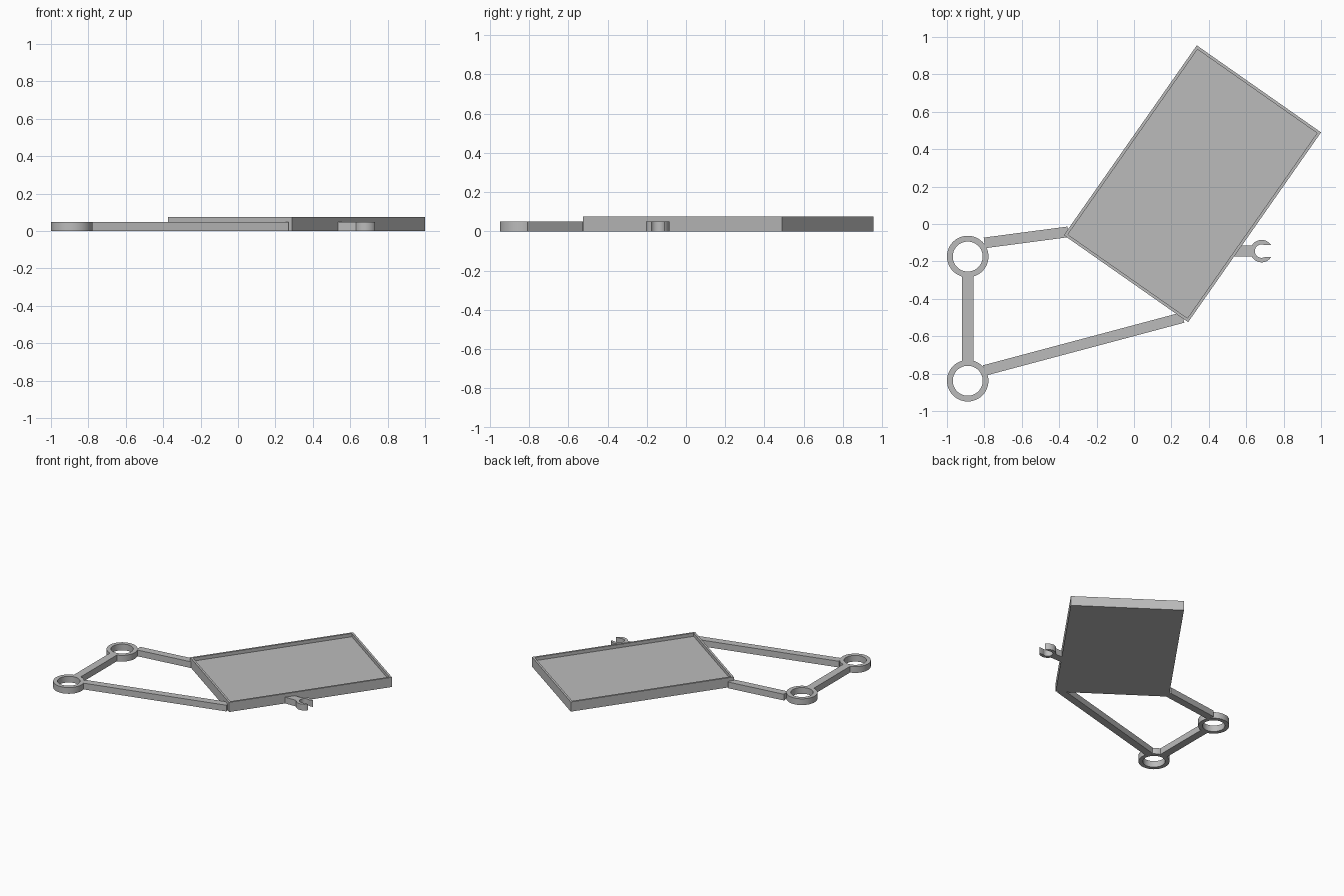
import bpy
import bmesh
from math import radians, asin, atan2, cos, sin, pi
from mathutils import Matrix, Vector

cube = bpy.data.objects.get("Cube")
if cube:
    bpy.data.objects.remove(cube, do_unlink=True)

grey = bpy.data.materials.new("plain grey")
grey.use_nodes = True
COLOUR = (0.5, 0.5, 0.5, 1)
grey.diffuse_color = COLOUR
grey.node_tree.nodes["Principled BSDF"].inputs["Base Color"].default_value = COLOUR

FRAME_H = 0.049   # height of arms, rings and hook
TRAY_H = 0.076


def finish(name, bm):
    bmesh.ops.recalc_face_normals(bm, faces=bm.faces)
    mesh = bpy.data.meshes.new(name)
    bm.to_mesh(mesh)
    bm.free()
    mesh.materials.append(grey)
    mesh.shade_smooth()
    mesh.set_sharp_from_angle(angle=radians(30))
    obj = bpy.data.objects.new(name, mesh)
    bpy.context.collection.objects.link(obj)
    return obj


def box(bm, size, centre, angle):
    matrix = (Matrix.Translation(centre) @ Matrix.Rotation(angle, 4, "Z")
              @ Matrix.Diagonal((*size, 1)))
    bmesh.ops.create_cube(bm, size=1, matrix=matrix)


def bar(name, start, end, width):
    """Flat bar lying on the ground between two points."""
    a, b = Vector(start), Vector(end)
    d, mid = b - a, (a + b) / 2
    bm = bmesh.new()
    box(bm, (d.length, width, FRAME_H), (mid.x, mid.y, FRAME_H / 2), atan2(d.y, d.x))
    return finish(name, bm)


def band(name, centre, outer, inner, gap=0, steps=64):
    """Upright ring wall, optionally open towards +x by a slot of half width gap."""
    bm = bmesh.new()
    start_out, start_in = asin(gap / outer), asin(gap / inner)
    sections = []
    for i in range(steps + 1 if gap else steps):
        t = i / steps
        section = []
        for r, s, z in ((outer, start_out, 0), (outer, start_out, FRAME_H),
                        (inner, start_in, FRAME_H), (inner, start_in, 0)):
            a = s + t * (2 * pi - 2 * s)
            section.append(bm.verts.new((centre[0] + r * cos(a), centre[1] + r * sin(a), z)))
        sections.append(section)
    pairs = list(zip(sections, sections[1:]))
    if gap:
        bm.faces.new(sections[0])
        bm.faces.new(sections[-1])
    else:
        pairs.append((sections[-1], sections[0]))
    for p, q in pairs:
        for k in range(4):
            n = (k + 1) % 4
            bm.faces.new((p[k], p[n], q[n], q[k]))
    return finish(name, bm)


# Tray with a thin raised rim and a shallow recess
bm = bmesh.new()
box(bm, (0.811, 1.239, TRAY_H), (0.3125, 0.215, TRAY_H / 2), radians(-35))
top = max(bm.faces, key=lambda f: f.calc_center_median().z)
bmesh.ops.inset_region(bm, faces=[top], thickness=0.022)
rim = bmesh.ops.extrude_discrete_faces(bm, faces=[top])
floor = rim["faces"][0]
bmesh.ops.translate(bm, verts=floor.verts, vec=(0, 0, -0.026))
finish("tray", bm)

# Two mounting rings and the bar between them
RING_X, BACK_Y, FRONT_Y = -0.889, -0.174, -0.838
band("back_ring", (RING_X, BACK_Y), 0.111, 0.08)
band("front_ring", (RING_X, FRONT_Y), 0.111, 0.08)
bar("ring_link", (RING_X, BACK_Y - 0.098), (RING_X, FRONT_Y + 0.098), 0.06)

# Arms from the rings to the tray corners
bar("back_arm", (-0.8, -0.101), (-0.352, -0.042), 0.057)
bar("front_arm", (-0.8, -0.783), (0.262, -0.5), 0.057)

# Open hook on the side of the tray
HOOK = (0.682, -0.145)
band("hook", HOOK, 0.06, 0.036, gap=0.032, steps=40)
bar("hook_stem", (0.51, HOOK[1]), (0.638, HOOK[1]), 0.06)
